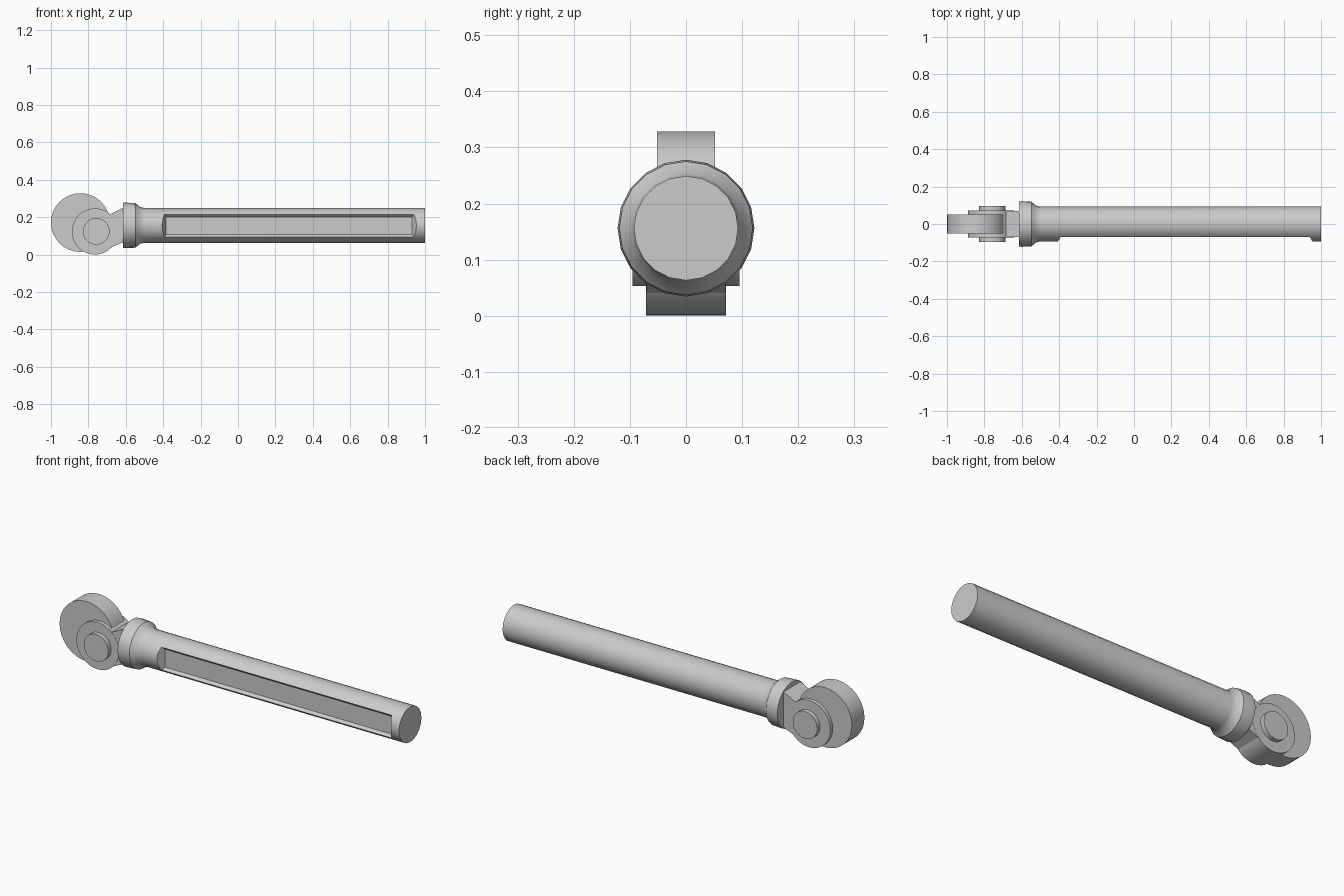
import bpy, bmesh
from math import sin, cos, pi

if "Cube" in bpy.data.objects:
    bpy.data.objects.remove(bpy.data.objects["Cube"])

AXIS_Z = 0.156  # height of the handle's centre line


def finish(name, bm):
    bmesh.ops.recalc_face_normals(bm, faces=bm.faces)
    mesh = bpy.data.meshes.new(name)
    bm.to_mesh(mesh)
    bm.free()
    ob = bpy.data.objects.new(name, mesh)
    bpy.context.collection.objects.link(ob)
    return ob


def smooth(ob, angle=0.6):
    bpy.ops.object.select_all(action='DESELECT')
    ob.select_set(True)
    bpy.context.view_layer.objects.active = ob
    bpy.ops.object.shade_smooth_by_angle(angle=angle)


def lathe_x(name, profile, sides):
    """Closed solid turned about the handle axis from (x, radius) points."""
    bm = bmesh.new()
    rings = [[bm.verts.new((x, r * sin(2 * pi * i / sides), AXIS_Z + r * cos(2 * pi * i / sides)))
              for i in range(sides)] for x, r in profile]
    for a, b in zip(rings, rings[1:]):
        for i in range(sides):
            j = (i + 1) % sides
            bm.faces.new((a[i], a[j], b[j], b[i]))
    bm.faces.new(rings[0])
    bm.faces.new(rings[-1])
    return finish(name, bm)


def extrude_y(name, outline, half):
    """Solid with an (x, z) outline, centred on y = 0."""
    bm = bmesh.new()
    face = bm.faces.new([bm.verts.new((x, -half, z)) for x, z in outline])
    geom = bmesh.ops.extrude_face_region(bm, geom=[face])['geom']
    bmesh.ops.translate(bm, vec=(0, 2 * half, 0),
                        verts=[g for g in geom if isinstance(g, bmesh.types.BMVert)])
    return finish(name, bm)


def disc(name, x, z, r, half, sides=32):
    ring = [(x + r * cos(2 * pi * i / sides), z + r * sin(2 * pi * i / sides)) for i in range(sides)]
    ob = extrude_y(name, ring, half)
    smooth(ob)
    return ob


# Handle with flared collar
handle = lathe_x("handle", [(-0.615, 0.121), (-0.60, 0.122), (-0.548, 0.119), (-0.523, 0.098),
                            (-0.50, 0.093), (1.0, 0.093)], 20)

# Slope-sided recess along the front of the handle
bm = bmesh.new()
levels = []
for y, x0, x1, half in ((-0.055, -0.385, 0.93, 0.047), (-0.11, -0.415, 0.965, 0.098)):
    zc = 0.154
    levels.append([bm.verts.new((x, y, z)) for x, z in
                   ((x0, zc - half), (x1, zc - half), (x1, zc + half), (x0, zc + half))])
for i in range(4):
    j = (i + 1) % 4
    bm.faces.new((levels[0][i], levels[0][j], levels[1][j], levels[1][i]))
for level in levels:
    bm.faces.new(level)
cutter = finish("recess_cutter", bm)
cutter.hide_render = True
mod = handle.modifiers.new("recess", 'BOOLEAN')
mod.object = cutter
mod.operation = 'DIFFERENCE'
mod.solver = 'EXACT'
bpy.context.view_layer.objects.active = handle
bpy.ops.object.modifier_apply(modifier="recess")
bpy.data.objects.remove(cutter)
smooth(handle)

# Neck joining collar and hub
extrude_y("neck", [(-0.59, 0.252), (-0.617, 0.25), (-0.69, 0.213), (-0.765, 0.2),
                   (-0.765, 0.02), (-0.69, 0.034), (-0.617, 0.065), (-0.59, 0.068)], 0.0705)

# Wheel, hub and pin
disc("wheel", -0.843, 0.171, 0.157, 0.052)
disc("hub", -0.765, 0.1235, 0.1235, 0.0715)
disc("pin", -0.758, 0.124, 0.071, 0.095)
